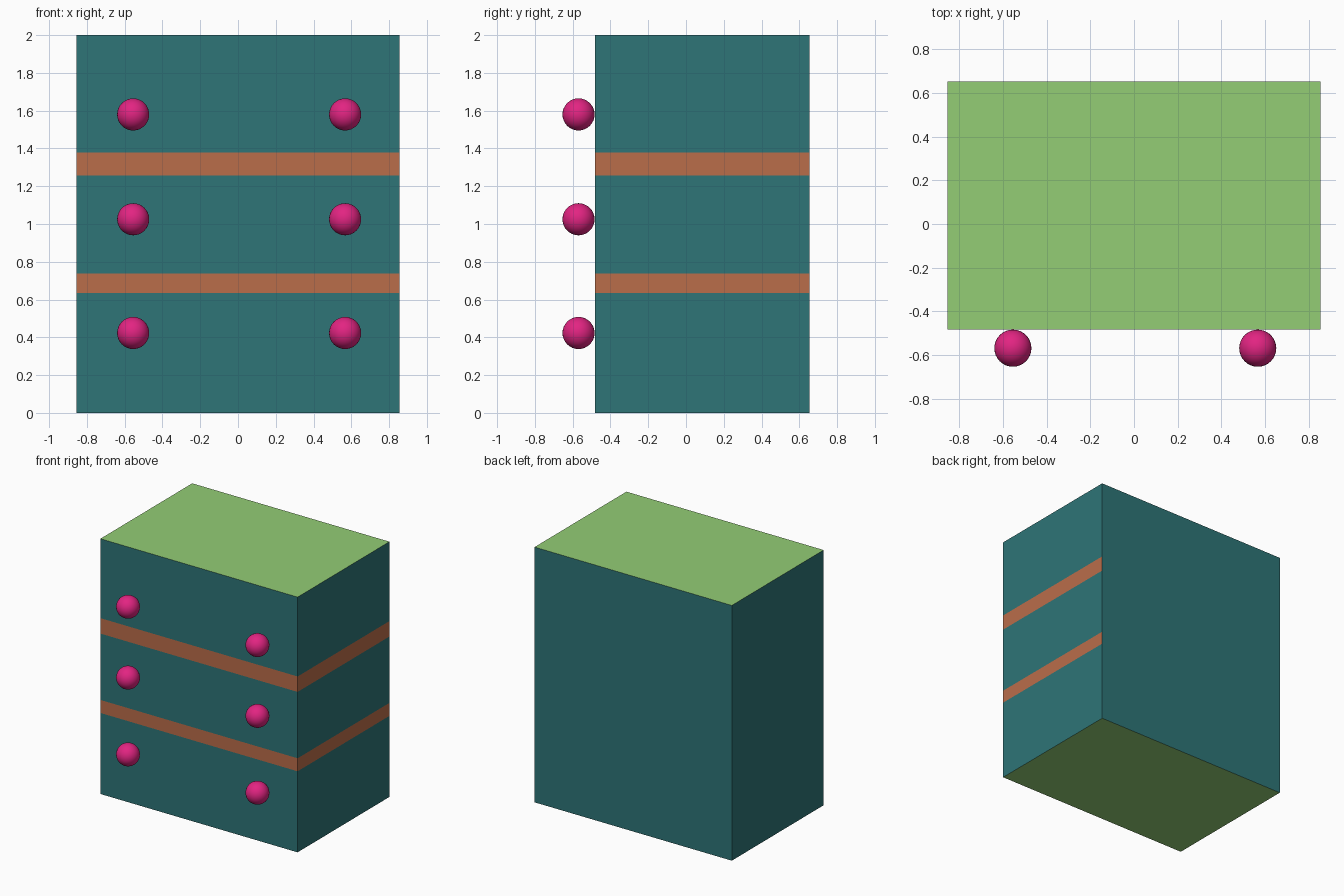
import bpy, bmesh
from mathutils import Vector

if "Cube" in bpy.data.objects:
    bpy.data.objects.remove(bpy.data.objects["Cube"])


def srgb(r, g, b):
    lin = [((c / 255 + 0.055) / 1.055) ** 2.4 for c in (r, g, b)]
    return (*lin, 1.0)


def material(name, colour):
    m = bpy.data.materials.new(name)
    m.diffuse_color = colour
    m.use_nodes = True
    m.node_tree.nodes["Principled BSDF"].inputs["Base Color"].default_value = m.diffuse_color
    return m


teal = material("teal", srgb(46, 117, 119))
green = material("light green", srgb(147, 205, 117))
orange = material("burnt orange", srgb(186, 109, 74))
pink = material("magenta", srgb(226, 36, 130))

X, Y0, Y1, H = 0.855, -0.483, 0.654, 2.0
STRIPES = [(0.635, 0.737), (1.257, 1.378)]


def make_object(name, bm, mats):
    mesh = bpy.data.meshes.new(name)
    bm.to_mesh(mesh)
    bm.free()
    for m in mats:
        mesh.materials.append(m)
    ob = bpy.data.objects.new(name, mesh)
    bpy.context.collection.objects.link(ob)
    return ob


# Cabinet body: a box cut at the stripe heights
bm = bmesh.new()
bmesh.ops.create_cube(bm, size=1)
bmesh.ops.scale(bm, vec=(2 * X, Y1 - Y0, H), verts=bm.verts)
bmesh.ops.translate(bm, vec=(0, (Y0 + Y1) / 2, H / 2), verts=bm.verts)
for pair in STRIPES:
    for z in pair:
        bmesh.ops.bisect_plane(bm, geom=bm.verts[:] + bm.edges[:] + bm.faces[:],
                               plane_co=Vector((0, 0, z)), plane_no=Vector((0, 0, 1)))

# Green top and bottom, orange stripes on the front and right only
bm.normal_update()
for f in bm.faces:
    n, z = f.normal, f.calc_center_median().z
    if abs(n.z) > 0.5:
        f.material_index = 1
    elif (n.y < -0.5 or n.x > 0.5) and any(a < z < b for a, b in STRIPES):
        f.material_index = 2
make_object("cabinet_body", bm, [teal, green, orange])

# Round knobs, two on each drawer
for row, z in zip(("bottom", "middle", "top"), (0.423, 1.025, 1.58)):
    for side, x in (("left", -0.555), ("right", 0.567)):
        bm = bmesh.new()
        bmesh.ops.create_uvsphere(bm, u_segments=32, v_segments=16, radius=0.085)
        for f in bm.faces:
            f.smooth = True
        knob = make_object(f"{row}_{side}_knob", bm, [pink])
        knob.location = (x, -0.569, z)
